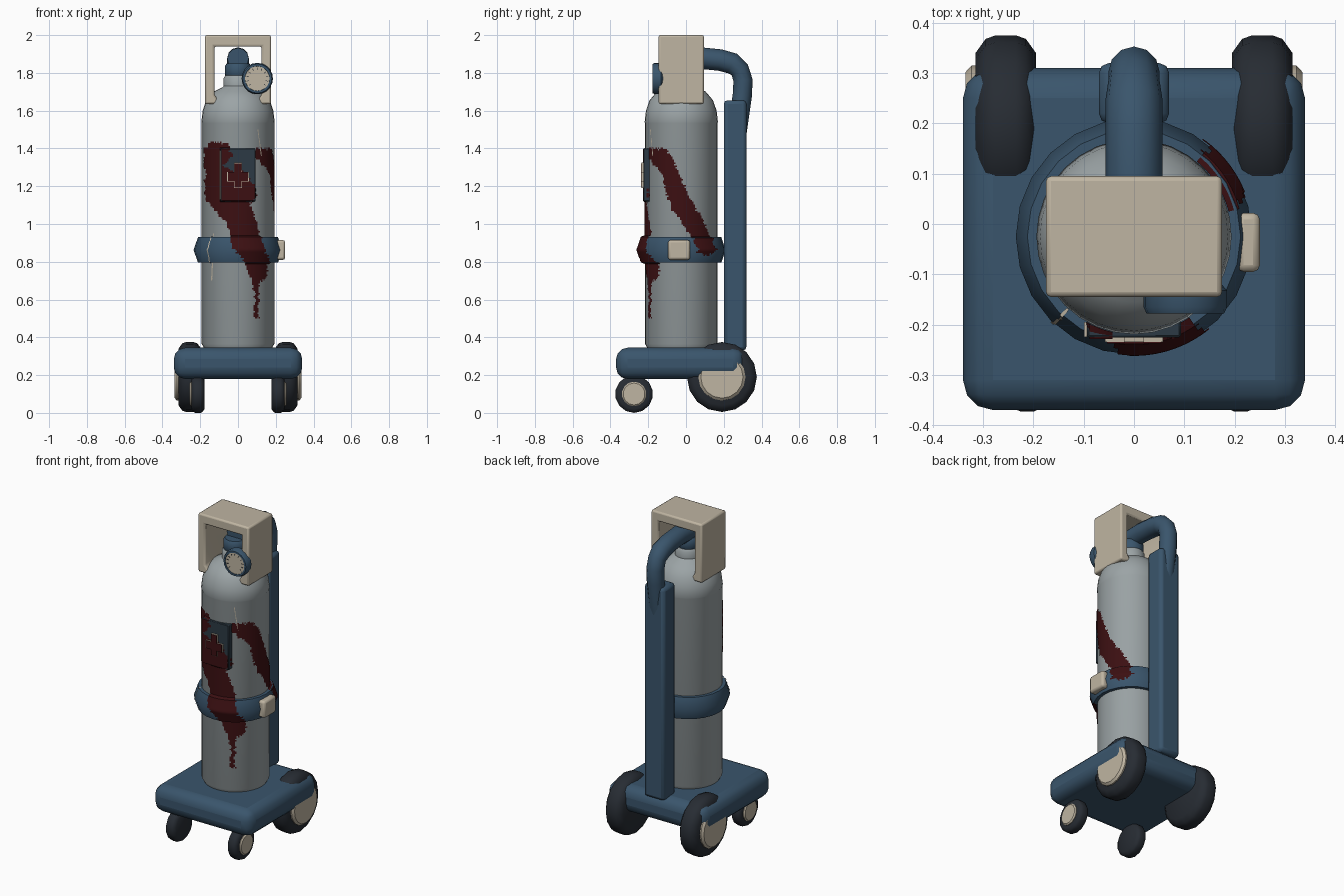
import bpy, bmesh, random
from math import sin, cos, pi, asin, radians
from mathutils import Matrix, Vector

if "Cube" in bpy.data.objects:
    bpy.data.objects.remove(bpy.data.objects["Cube"])

random.seed(4)
CY = -0.025          # tank axis in y


def material(name, rgb):
    m = bpy.data.materials.new(name)
    m.diffuse_color = (*rgb, 1)
    m.use_nodes = True
    m.node_tree.nodes["Principled BSDF"].inputs["Base Color"].default_value = m.diffuse_color
    return m


BLUE = material("blue_paint", (0.042, 0.091, 0.150))
CREAM = material("cream_plastic", (0.52, 0.46, 0.36))
RUBBER = material("dark_rubber", (0.020, 0.025, 0.033))
SLATE = material("slate_plate", (0.025, 0.042, 0.058))
STEEL = material("tank_grey", (0.33, 0.37, 0.38))
RED = material("dark_red_stain", (0.045, 0.005, 0.006))


def finish(name, verts, faces, mat, matrix=None, bevel=0, segs=2, angle=40):
    me = bpy.data.meshes.new(name)
    me.from_pydata(verts, [], faces)
    bm = bmesh.new()
    bm.from_mesh(me)
    bmesh.ops.remove_doubles(bm, verts=bm.verts, dist=1e-5)
    bmesh.ops.recalc_face_normals(bm, faces=bm.faces)
    if matrix:
        bm.transform(matrix)
    bm.to_mesh(me)
    bm.free()
    me.materials.append(mat)
    ob = bpy.data.objects.new(name, me)
    bpy.context.collection.objects.link(ob)
    if bevel:
        mod = ob.modifiers.new("bevel", 'BEVEL')
        mod.width, mod.segments = bevel, segs
    bpy.ops.object.select_all(action='DESELECT')
    ob.select_set(True)
    bpy.context.view_layer.objects.active = ob
    bpy.ops.object.shade_smooth_by_angle(angle=radians(angle))
    return ob


def prism(name, pts, y0, y1, mat, **kw):
    """Outline in x/z pushed from y0 to y1."""
    n = len(pts)
    verts = [(x, y, z) for y in (y0, y1) for x, z in pts]
    faces = [tuple(range(n)), tuple(range(2 * n - 1, n - 1, -1))]
    faces += [(i, (i + 1) % n, n + (i + 1) % n, n + i) for i in range(n)]
    return finish(name, verts, faces, mat, **kw)


def box(name, x0, x1, y0, y1, z0, z1, mat, **kw):
    return prism(name, [(x0, z0), (x1, z0), (x1, z1), (x0, z1)], y0, y1, mat, **kw)


def lathe(name, prof, mat, loc=(0, CY, 0), axis=(0, 0, 1), segs=32, closed=False, angle=40):
    """Spin (radius, height) points about an axis."""
    n = len(prof)
    verts = [(r * cos(2 * pi * k / segs), r * sin(2 * pi * k / segs), h)
             for k in range(segs) for r, h in prof]
    faces = [(k * n + i, (k + 1) % segs * n + i, (k + 1) % segs * n + (i + 1) % n, k * n + (i + 1) % n)
             for k in range(segs) for i in range(n if closed else n - 1)]
    rot = Vector((0, 0, 1)).rotation_difference(Vector(axis)).to_matrix().to_4x4()
    return finish(name, verts, faces, mat, matrix=Matrix.Translation(loc) @ rot, angle=angle)


# Trolley base and rear post
box("base", -0.34, 0.34, -0.37, 0.31, 0.18, 0.345, BLUE, bevel=0.06, segs=3)
box("rear_post", -0.07, 0.07, 0.20, 0.32, 0.33, 1.655, BLUE, bevel=0.02)

# Rear wheels and front casters, hubs on the outer side only
for s, side in ((1, "right"), (-1, "left")):
    ax = (s, 0, 0)
    lathe(side + "_rear_wheel", [(0, 0), (0.15, 0), (0.178, 0.02), (0.185, 0.04), (0.185, 0.08),
          (0.178, 0.10), (0.15, 0.12), (0, 0.12)], RUBBER, (s * 0.195, 0.19, 0.19), ax, 16)
    lathe(side + "_rear_hub", [(0, 0), (0.125, 0), (0.125, 0.025), (0.112, 0.037), (0, 0.037)],
          CREAM, (s * 0.298, 0.19, 0.19), ax, 16)
    lathe(side + "_caster", [(0, 0), (0.08, 0), (0.095, 0.01), (0.1, 0.02), (0.1, 0.048),
          (0.095, 0.06), (0.08, 0.068), (0, 0.068)], RUBBER, (s * 0.178, -0.275, 0.1), ax, 14)
    lathe(side + "_caster_hub", [(0, 0), (0.065, 0), (0.065, 0.013), (0.058, 0.02), (0, 0.02)],
          CREAM, (s * 0.236, -0.275, 0.1), ax, 14)

# Gas tank with rounded shoulder and neck
lathe("tank", [(0, 0.335), (0.175, 0.335), (0.192, 0.365), (0.192, 1.535), (0.194, 1.54),
      (0.187, 1.60), (0.168, 1.655), (0.13, 1.70), (0.085, 1.722), (0.077, 1.73), (0.077, 1.772),
      (0.068, 1.785), (0, 1.785)], STEEL)
lathe("valve_collar", [(0, 1.775), (0.06, 1.775), (0.07, 1.79), (0.07, 1.835), (0.06, 1.85), (0, 1.85)],
      BLUE, segs=16)

# Strap round the tank with its buckle
lathe("strap", [(0.188, 0.795), (0.212, 0.795), (0.235, 0.8625), (0.212, 0.93), (0.188, 0.93)],
      BLUE, segs=24, closed=True)
box("strap_buckle", 0.205, 0.25, -0.095, 0.022, 0.81, 0.915, CREAM, bevel=0.013)

# Hose from the valve down into the post
path = [(-0.03, 1.875), (0.08, 1.878), (0.18, 1.868), (0.245, 1.85), (0.285, 1.815),
        (0.302, 1.76), (0.298, 1.68), (0.268, 1.47)]
verts, faces, N = [], [], 12
for i, (y, z) in enumerate(path):
    a, b = path[max(i - 1, 0)], path[min(i + 1, len(path) - 1)]
    t = Vector((0, b[0] - a[0], b[1] - a[1])).normalized()
    up = Vector((1, 0, 0)).cross(t)
    r = 0.057 if i < 4 else 0.051
    for k in range(N):
        q = 2 * pi * k / N
        verts.append(Vector((0, y, z)) + Vector((r * cos(q), 0, 0)) + up * r * sin(q))
for i in range(len(path) - 1):
    faces += [(i * N + k, i * N + (k + 1) % N, (i + 1) * N + (k + 1) % N, (i + 1) * N + k) for k in range(N)]
faces += [tuple(range(N)), tuple(range(len(verts) - N, len(verts)))]
finish("hose", verts, faces, BLUE)

# Carry handle: an arch with small inward feet
half = [(0.175, 2.0), (0.175, 1.635), (0.105, 1.635), (0.105, 1.655), (0.125, 1.685), (0.125, 1.94)]
prism("carry_handle", half + [(-x, z) for x, z in reversed(half)], -0.145, 0.095, CREAM, bevel=0.014)

# Pressure gauge with stem, face and tick marks
G = Vector((0.102, -0.12, 1.77))
lathe("gauge_body", [(0, 0), (0.072, 0), (0.083, 0.012), (0.083, 0.045), (0.077, 0.058), (0.066, 0.058),
      (0.064, 0.05), (0, 0.05)], BLUE, G, (0, -1, 0), 20)
lathe("gauge_face", [(0, 0.04), (0.066, 0.04), (0.066, 0.055), (0, 0.055)], CREAM, G, (0, -1, 0), 20)
stem = Vector((0, CY, 1.80)) - G
lathe("gauge_stem", [(0, 0), (0.025, 0), (0.025, stem.length), (0, stem.length)], BLUE, G, stem, 10)
for k in range(11):
    q = radians(-130 + 26 * k)
    c = G + Vector((0.052 * sin(q), -0.0555, 0.052 * cos(q)))
    box(f"gauge_tick_{k + 1}", -0.0015, 0.0015, -0.001, 0.001, -0.006, 0.006, RUBBER,
        matrix=Matrix.Translation(c) @ Matrix.Rotation(q, 4, 'Y'))

# Front plate with a raised plain cross, stained on its face
box("front_plate", -0.093, 0.093, -0.226, -0.185, 1.12, 1.40, SLATE, bevel=0.004, segs=1)
box("plate_edge_wear", -0.099, -0.093, -0.225, -0.195, 1.13, 1.39, CREAM)
a, b, c0, c1 = 0.058, 0.02, 1.225, 1.275
cross = [(-a, c0), (-b, c0), (-b, 1.19), (b, 1.19), (b, c0), (a, c0),
         (a, c1), (b, c1), (b, 1.325), (-b, 1.325), (-b, c1), (-a, c1)]
prism("cross_backing", cross, -0.235, -0.224, CREAM)
prism("cross_stain", [(x * 0.93, 1.255 + (z - 1.255) * 0.95) for x, z in cross], -0.238, -0.234, RED)


def inside(u, z, poly):
    hit = False
    for (u0, z0), (u1, z1) in zip(poly, poly[1:] + poly[:1]):
        if (z0 > z) != (z1 > z) and u < u0 + (z - z0) * (u1 - u0) / (z1 - z0):
            hit = not hit
    return hit


def stain(name, poly, turn, mat, cell=0.008, rough=0.007):
    """Ragged thin film wrapped over tank, strap and plate; poly is (sideways offset, z)."""
    R = 0.1945
    ts = [asin(max(-0.999, min(0.999, u / R))) for u, _ in poly]
    zs = [z for _, z in poly]
    t0, z0, dt = min(ts), min(zs), cell / R
    nt, nz = int((max(ts) - t0) / dt) + 2, int((max(zs) - z0) / cell) + 2

    def point(i, j):
        t, z = t0 + i * dt, z0 + j * cell
        r = R
        if 0.793 < z < 0.932:
            r = 0.215 + 0.023 * max(0, 1 - abs(z - 0.8625) / 0.0675)
        p = Vector((r * sin(t + turn), CY - r * cos(t + turn), z))
        if turn == 0 and abs(p.x) < 0.094 and 1.118 < z < 1.402:
            p.y = -0.2285
        return p
    verts = [point(i, j) for j in range(nz + 1) for i in range(nt + 1)]
    faces, w = [], nt + 1
    drift = 0
    for j in range(nz):
        drift = 0.6 * drift + random.uniform(-rough, rough)
        for i in range(nt):
            u = R * sin(t0 + (i + 0.5) * dt) + drift
            if inside(u, z0 + (j + 0.5) * cell + random.uniform(-rough, rough), poly):
                k = j * w + i
                faces.append((k, k + 1, k + w + 1, k + w))
    ob = finish(name, verts, faces, mat)
    bm = bmesh.new()
    bm.from_mesh(ob.data)
    bmesh.ops.delete(bm, geom=[v for v in bm.verts if not v.link_faces], context='VERTS')
    bm.to_mesh(ob.data)
    bm.free()


# Dark red smears on the front and right side
stain("front_smear", [(-0.18, 1.40), (-0.14, 1.44), (-0.055, 1.42), (-0.03, 1.37), (-0.075, 1.31), (-0.02, 1.27),
      (0.04, 1.28), (0.092, 1.20), (0.092, 1.12), (0.055, 1.11), (0.085, 1.08), (0.10, 0.99), (0.115, 0.92),
      (0.125, 0.85), (0.155, 0.79), (0.15, 0.72), (0.11, 0.69), (0.113, 0.50), (0.088, 0.50), (0.092, 0.62),
      (0.06, 0.72), (0.03, 0.80), (-0.02, 0.88), (-0.04, 0.95), (-0.08, 1.03), (-0.14, 1.10), (-0.18, 1.15),
      (-0.165, 1.26), (-0.182, 1.33)], 0, RED)
# Side offsets are measured from the tank axis
side = [(-0.19, 1.38), (-0.17, 1.40), (-0.095, 1.40), (-0.05, 1.36), (-0.05, 1.31), (-0.01, 1.23), (0.045, 1.12),
        (0.10, 1.02), (0.145, 0.92), (0.145, 0.85), (0.11, 0.83), (0.07, 0.85), (0.055, 0.92), (0.0, 0.99),
        (-0.07, 1.10), (-0.095, 1.18), (-0.115, 1.26), (-0.165, 1.32)]
stain("side_smear", [(u + 0.01, z) for u, z in side], pi / 2, RED)

# Pale scratches
stain("lower_scratch", [(-0.131, 0.95), (-0.127, 0.95), (-0.137, 0.70), (-0.142, 0.70)], 0, CREAM, 0.003, 0.0005)
stain("upper_scratch", [(0.104, 1.50), (0.108, 1.50), (0.125, 1.36), (0.121, 1.36)], 0, CREAM, 0.003, 0.0005)
